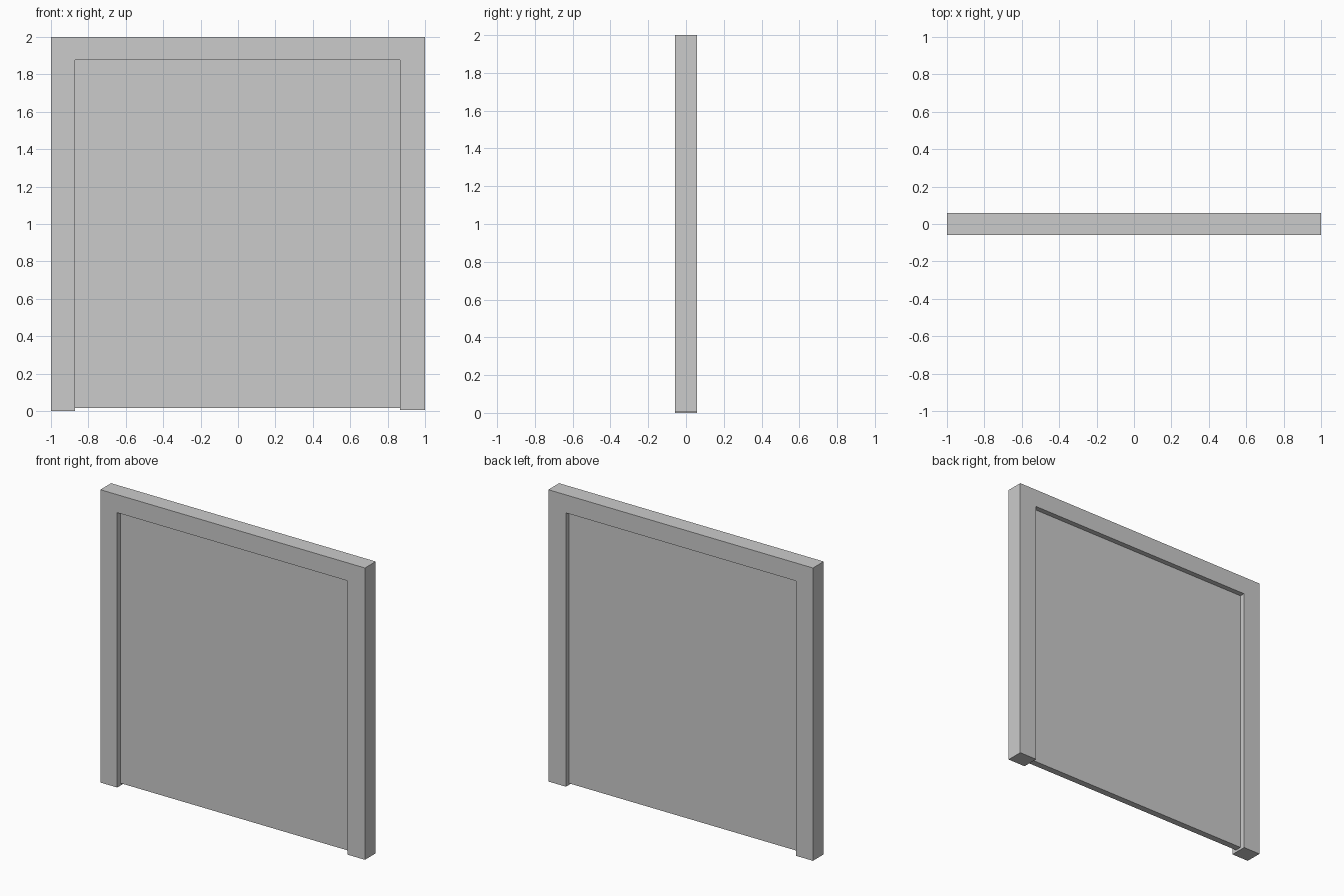
import bpy, bmesh

if "Cube" in bpy.data.objects:
    bpy.data.objects.remove(bpy.data.objects["Cube"])


def extrude_profile(name, points, depth):
    """Extrude an x-z outline along y, centred on y = 0."""
    bm = bmesh.new()
    face = bm.faces.new([bm.verts.new((x, -depth / 2, z)) for x, z in points])
    new = bmesh.ops.extrude_face_region(bm, geom=[face])["geom"]
    verts = [v for v in new if isinstance(v, bmesh.types.BMVert)]
    bmesh.ops.translate(bm, verts=verts, vec=(0, depth, 0))
    bmesh.ops.recalc_face_normals(bm, faces=bm.faces)
    mesh = bpy.data.meshes.new(name)
    bm.to_mesh(mesh)
    bm.free()
    obj = bpy.data.objects.new(name, mesh)
    bpy.context.collection.objects.link(obj)
    return obj


LEFT, RIGHT, HEAD = -0.872, 0.867, 1.877

# Surround: two jambs joined by the header
extrude_profile("door_frame", [
    (-1, 0), (LEFT, 0), (LEFT, HEAD), (RIGHT, HEAD),
    (RIGHT, 0.007), (1, 0.007), (1, 2), (-1, 2)], 0.116)

# Thin door slab recessed on both sides, with a gap below
extrude_profile("door_panel", [
    (LEFT, 0.016), (RIGHT, 0.016), (RIGHT, HEAD), (LEFT, HEAD)], 0.045)
